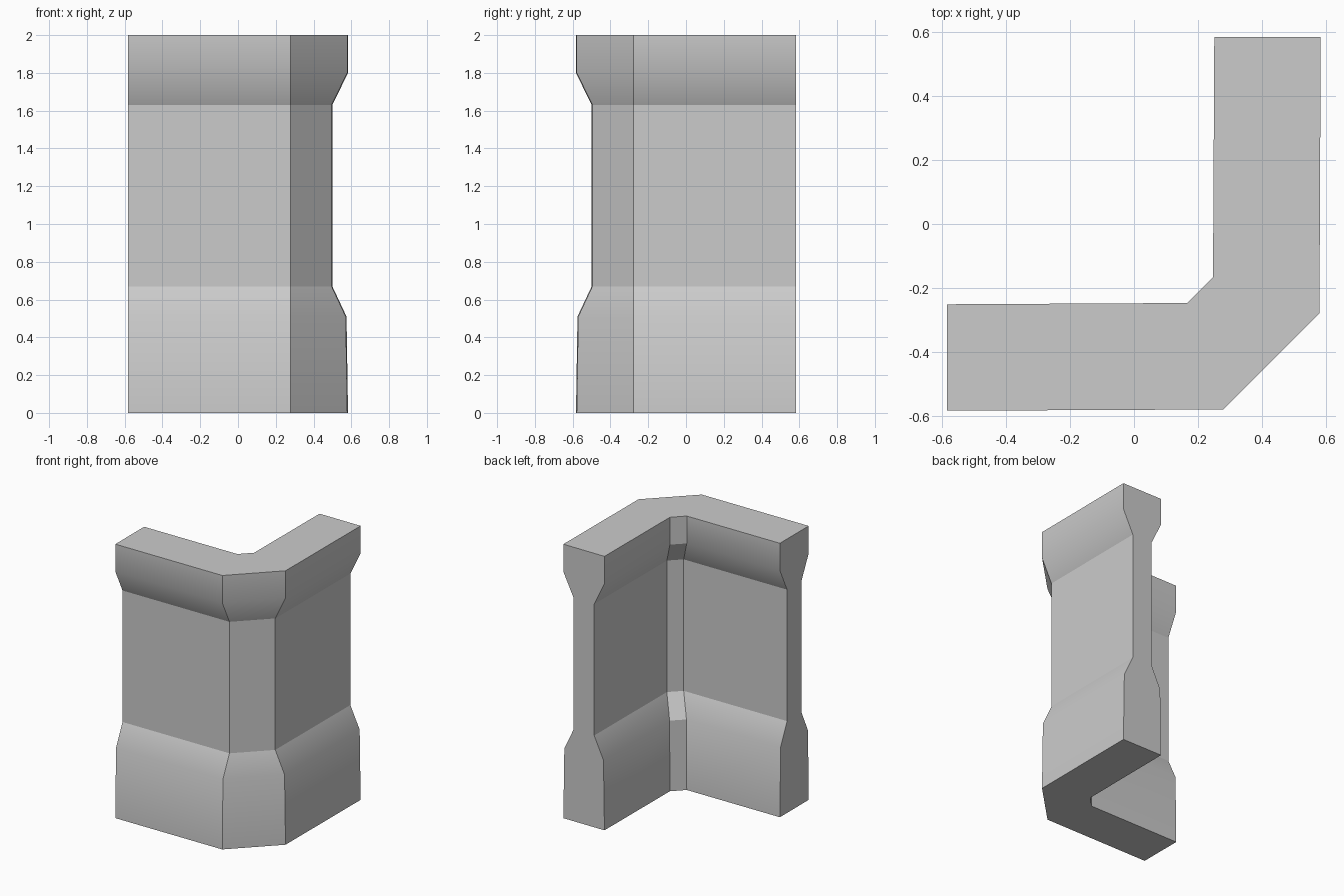
import bpy, bmesh, math

if "Cube" in bpy.data.objects:
    bpy.data.objects.remove(bpy.data.objects["Cube"])

# Wall half profile: (height, half thickness) around the wall centre line
PROFILE = [(0, 0.166), (0.51, 0.158), (0.67, 0.083),
           (1.63, 0.083), (1.80, 0.166), (2.0, 0.166)]
MID = 0.4165      # distance of the wall centre line from the origin
END = 0.583       # flat wall ends
LEAN = 0.004      # walls run very slightly inward at the corner
NECKS = (0.67, 1.63)

bm = bmesh.new()


def section(outer_pt, inner_pt):
    """Closed loop: up the outer side, down the inner side."""
    loop = [bm.verts.new((*outer_pt(MID + t), z)) for z, t in PROFILE]
    loop += [bm.verts.new((*inner_pt(MID - t), z)) for z, t in reversed(PROFILE)]
    return loop


def mirrored(f):
    """Reflect a point function across the corner diagonal."""
    return lambda d: tuple(-c for c in reversed(f(d)))


def end(d):
    return (-END, -d)


def outer_corner(d):
    return (0.278, -(d - LEAN))


def inner_corner(d):
    return (d - LEAN - 0.08, -(d - LEAN))


# Left end, two corner sections, back end
sections = [section(end, end),
            section(outer_corner, inner_corner),
            section(mirrored(outer_corner), mirrored(inner_corner)),
            section(mirrored(end), mirrored(end))]

# Skin between sections and flat end caps
n = len(sections[0])
for a, b in zip(sections, sections[1:]):
    for i in range(n):
        j = (i + 1) % n
        bm.faces.new((a[i], b[i], b[j], a[j]))
bm.faces.new(sections[0])
bm.faces.new(sections[-1])
bmesh.ops.recalc_face_normals(bm, faces=bm.faces)

# Smooth shoulders, crisp neck lines and corners
for f in bm.faces:
    f.smooth = True
for e in bm.edges:
    at_neck = any(all(abs(v.co.z - z) < 1e-4 for v in e.verts) for z in NECKS)
    e.smooth = not at_neck and e.calc_face_angle(0) < math.radians(30)

mesh = bpy.data.meshes.new("corner_wall")
bm.to_mesh(mesh)
bm.free()
wall = bpy.data.objects.new("corner_wall", mesh)
bpy.context.collection.objects.link(wall)
